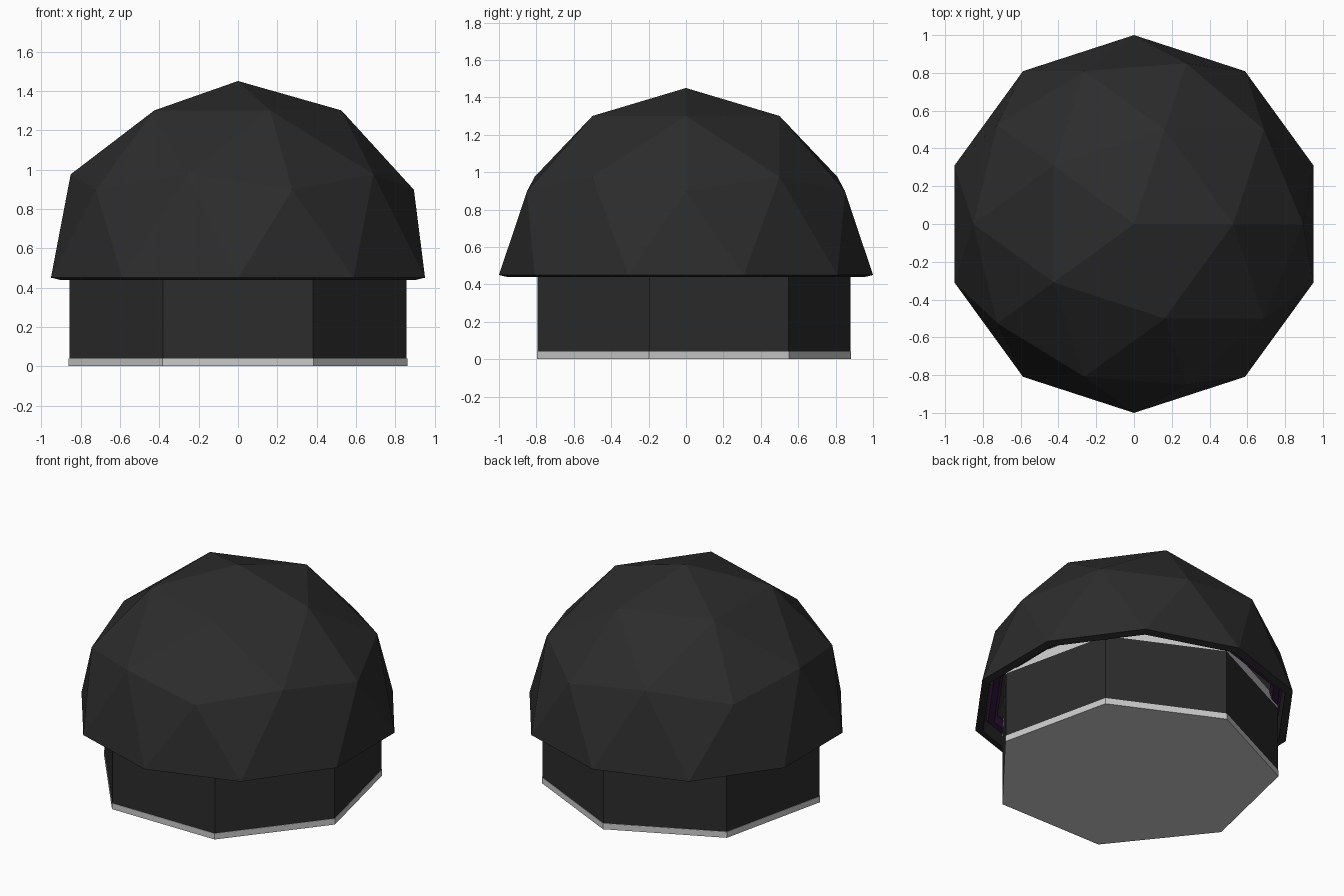
import bpy, bmesh
from math import pi, cos, sin

if "Cube" in bpy.data.objects:
    bpy.data.objects.remove(bpy.data.objects["Cube"])


def material(name, rgb):
    m = bpy.data.materials.new(name)
    m.diffuse_color = (*rgb, 1)
    m.use_nodes = True
    m.node_tree.nodes["Principled BSDF"].inputs["Base Color"].default_value = m.diffuse_color
    return m


dark = material("dark", (0.025, 0.025, 0.025))
purple = material("purple", (0.045, 0.012, 0.06))


def add_object(name, bm, mat=None):
    bmesh.ops.recalc_face_normals(bm, faces=bm.faces)
    me = bpy.data.meshes.new(name)
    bm.to_mesh(me)
    bm.free()
    ob = bpy.data.objects.new(name, me)
    bpy.context.collection.objects.link(ob)
    if mat:
        me.materials.append(mat)
    return ob


def ring(bm, sides, r, z):
    # polygon of vertices with one corner pointing to +y
    angles = [pi / 2 + 2 * pi * i / sides for i in range(sides)]
    return [bm.verts.new((r * cos(a), r * sin(a), z)) for a in angles]


def bridge(bm, a, b):
    n = len(a)
    for i in range(n):
        bm.faces.new((a[i], a[(i + 1) % n], b[(i + 1) % n], b[i]))


def prism(name, sides, r, z0, z1, mat=None):
    bm = bmesh.new()
    low, high = ring(bm, sides, r, z0), ring(bm, sides, r, z1)
    bridge(bm, low, high)
    bm.faces.new(low)
    bm.faces.new(high)
    return add_object(name, bm, mat)


# seven-sided stem: pale plate, dark wall, pale cap hidden under the dome
prism("base_plate", 7, 0.883, 0.0, 0.04)
prism("stem_wall", 7, 0.88, 0.04, 0.48, dark)
prism("stem_cap", 7, 0.88, 0.48, 0.54)

# dome: upper half of a low-poly icosphere, given a thin shell
bm = bmesh.new()
bmesh.ops.create_icosphere(bm, subdivisions=2, radius=1)
lower = [v for v in bm.verts if v.co.z < -0.01]
bmesh.ops.delete(bm, geom=lower, context='VERTS')
bmesh.ops.translate(bm, verts=bm.verts, vec=(0, 0, 0.45))
dome = add_object("dome", bm, dark)
shell = dome.modifiers.new("shell", 'SOLIDIFY')
shell.thickness = 0.05
shell.offset = -1
# keep the rim level by flattening the inner edge
shell.use_rim = True

# ten-sided purple ring tucked under the dome, faceted section
bm = bmesh.new()
section = [(0.9 + 0.04 * cos(k * pi / 3), 0.53 + 0.04 * sin(k * pi / 3))
           for k in range(6)]
loops = [ring(bm, 10, r, z) for r, z in section]
for k in range(6):
    bridge(bm, loops[k], loops[(k + 1) % 6])
add_object("inner_ring", bm, purple)
